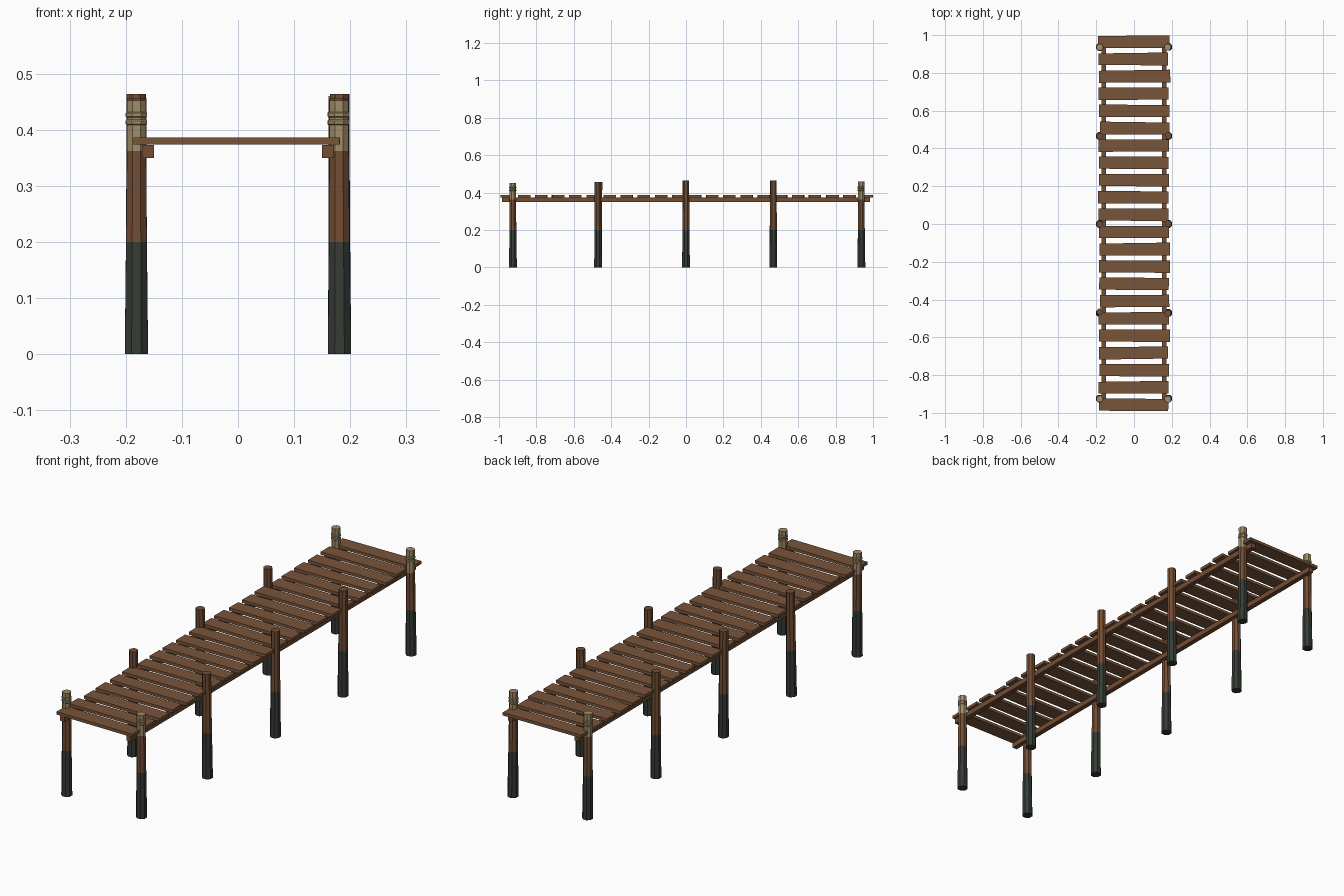
import bpy, bmesh, math, random
from mathutils import Matrix, Vector

if "Cube" in bpy.data.objects:
    bpy.data.objects.remove(bpy.data.objects["Cube"])

random.seed(4)


def material(name, rgb):
    m = bpy.data.materials.new(name)
    m.diffuse_color = (*rgb, 1)
    m.use_nodes = True
    m.node_tree.nodes["Principled BSDF"].inputs["Base Color"].default_value = m.diffuse_color
    return m


PLANK = material("plank brown", (0.19, 0.09, 0.042))
WOOD = material("post brown", (0.17, 0.075, 0.035))
ALGAE = material("wet dark green", (0.036, 0.045, 0.036))
ROPE = material("rope tan", (0.36, 0.27, 0.14))


def finish(name, bm, mats):
    bmesh.ops.recalc_face_normals(bm, faces=bm.faces)
    me = bpy.data.meshes.new(name)
    bm.to_mesh(me)
    bm.free()
    for m in mats:
        me.materials.append(m)
    ob = bpy.data.objects.new(name, me)
    bpy.context.collection.objects.link(ob)
    return ob


def box(name, centre, size, mat, taper=0.0, yaw=0.0):
    bm = bmesh.new()
    bmesh.ops.create_cube(bm, size=1)
    for v in bm.verts:
        v.co.y *= 1 + taper * v.co.x
        v.co = Vector(a * b for a, b in zip(v.co, size))
    bm.transform(Matrix.Translation(centre) @ Matrix.Rotation(yaw, 4, 'Z'))
    return finish(name, bm, [mat])


def turned(name, base, top_shift, rings, mats, mat_rule, sides=8):
    """Stack of polygon rings (z, radius), leaning towards top_shift."""
    bm = bmesh.new()
    height = rings[-1][0]
    loops = []
    for z, r in rings:
        cx = base[0] + top_shift[0] * z / height
        cy = base[1] + top_shift[1] * z / height
        loops.append([bm.verts.new((cx + r * math.cos((i + 0.5) * math.tau / sides),
                                    cy + r * math.sin((i + 0.5) * math.tau / sides), z))
                      for i in range(sides)])
    for a, b in zip(loops, loops[1:]):
        for i in range(sides):
            j = (i + 1) % sides
            bm.faces.new((a[i], a[j], b[j], b[i]))
    bm.faces.new(loops[0][::-1])
    bm.faces.new(loops[-1])
    for f in bm.faces:
        f.material_index = mat_rule(f.calc_center_median().z)
    return finish(name, bm, mats)


# Deck planks, slightly uneven
for i in range(22):
    y = -0.957 + i * 0.0915
    box(f"plank_{i + 1}", (random.uniform(-0.004, 0.004), y, 0.380),
        (0.372 + random.uniform(-0.006, 0.006), 0.065, 0.013), PLANK,
        random.uniform(-0.1, 0.1), random.uniform(-0.012, 0.012))

# Long beams under the deck
for side, s in (("left", -1), ("right", 1)):
    box(f"beam_{side}", (s * 0.1605, 0, 0.361), (0.022, 1.97, 0.023), WOOD)

# Posts: wet foot, dry wood, and rope-wrapped heads at both ends
tops = {-0.925: 0.452, -0.47: 0.457, 0.0: 0.464, 0.467: 0.464, 0.938: 0.460}
for n, (y, top) in enumerate(tops.items()):
    for side, s in (("left", -1), ("right", 1)):
        end = abs(y) > 0.9
        waterline = 0.2 if s > 0 or n < 2 else 0.19
        shift = (-s * 0.001 + random.uniform(-0.002, 0.002), random.uniform(-0.003, 0.006))
        rings = [(0, 0.0225), (waterline, 0.020), (0.362, 0.0185)]
        if end:
            for z in (0.413, 0.427):
                rings += [(z - 0.005, 0.0182), (z - 0.003, 0.0205),
                          (z + 0.003, 0.0205), (z + 0.005, 0.0182)]
        rings.append((top, 0.0185))
        turned(f"post_{side}_{n + 1}", (s * 0.181, y), shift, rings,
               [ALGAE, WOOD, ROPE],
               lambda z: 0 if z < waterline - 0.01 else 2 if end and z > 0.364 else 1)
